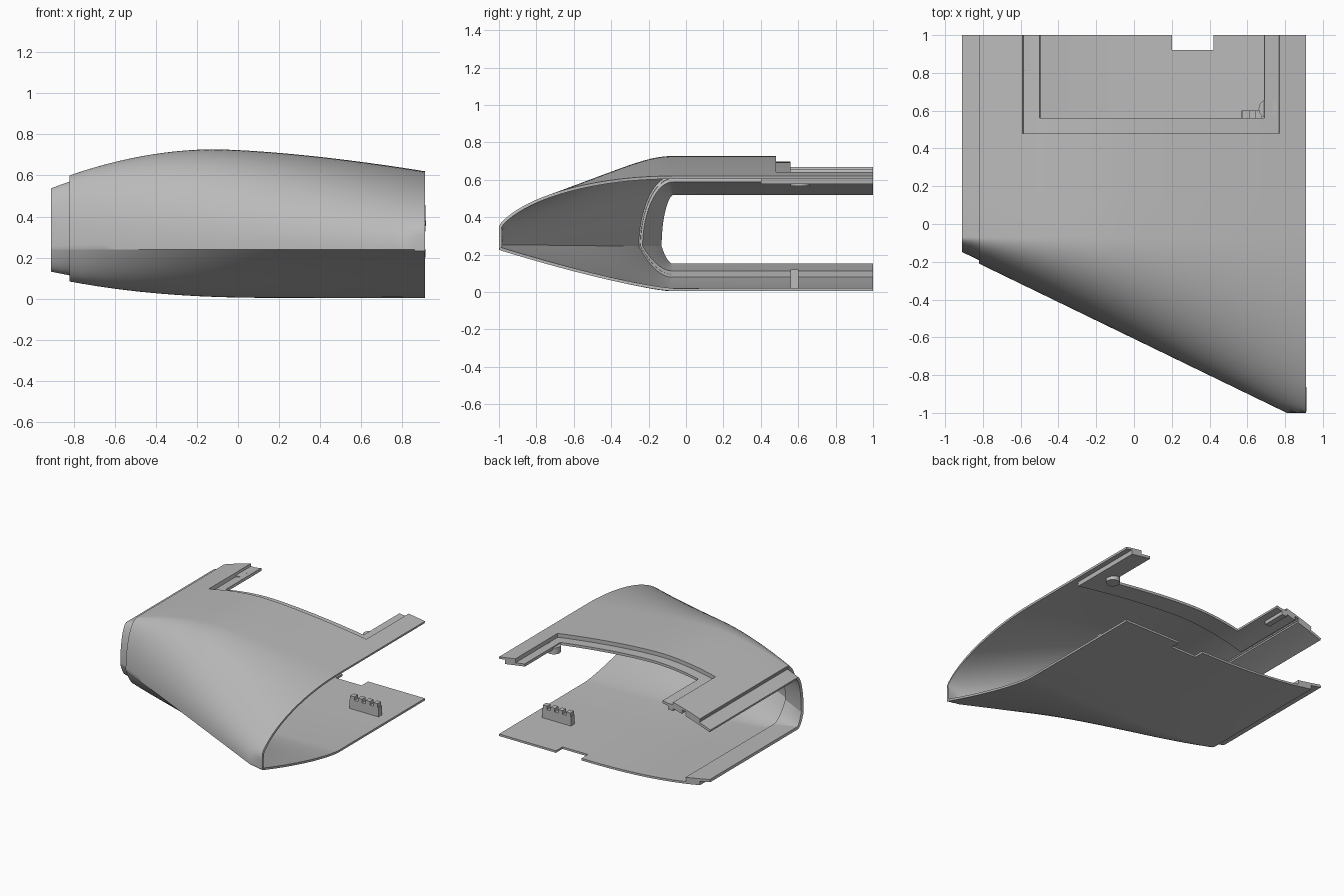
import bpy, bmesh, math

old = bpy.data.objects.get("Cube")
if old:
    bpy.data.objects.remove(old, do_unlink=True)

grey = bpy.data.materials.new("plain grey")
grey.use_nodes = True
grey.diffuse_color = (0.5, 0.5, 0.5, 1)
grey.node_tree.nodes["Principled BSDF"].inputs["Base Color"].default_value = (0.5, 0.5, 0.5, 1)

BACK, SHOULDER, NOSE_Z = 1.0, -0.07, 0.24
STEPS = 26


def top_z(x):
    d = x + 0.12
    return 0.727 - (0.251 * (-d) ** 1.91 if d < 0 else 0.102 * d ** 1.55)


def bottom_z(x):
    return 0.004 + 0.076 * max(0, 0.2 - x) ** 2.4


def section(x, inset):
    """Points from the upper rear edge, round the nose, to the lower rear edge."""
    nose_y = -0.21 - 0.485 * (x + 0.82) + inset * 0.6
    zt, zb = top_z(x) - inset, bottom_z(x) + inset
    power = 1.75 - 0.5 * x
    pts = [(y, zt) for y in (BACK, 0.81, 0.56, 0.48, 0.4, 0.15)]
    for k in range(STEPS + 1):
        a = k / STEPS * math.pi / 2
        pts.append((SHOULDER + (nose_y - SHOULDER) * math.sin(a),
                    NOSE_Z + (zt - NOSE_Z) * math.cos(a)))
    for k in range(STEPS - 1, -1, -1):
        u = math.sin(k / STEPS * math.pi / 2)
        pts.append((SHOULDER + (nose_y - SHOULDER) * u,
                    zb + (NOSE_Z - zb) * u ** power))
    pts += [(y, zb) for y in (0.4, 0.92, BACK)]
    return [(max(y, -1.0), z) for y, z in pts]


def stations(stops, gap=0.06):
    """Fill the spans between the given stops evenly."""
    xs = [stops[0]]
    for a, b in zip(stops, stops[1:]):
        n = max(1, math.ceil((b - a) / gap))
        xs += [a + (b - a) * k / n for k in range(1, n + 1)]
    return xs


def finish(ob):
    ob.data.materials.append(grey)
    bpy.ops.object.select_all(action='DESELECT')
    ob.select_set(True)
    bpy.context.view_layer.objects.active = ob
    for m in list(ob.modifiers):
        bpy.ops.object.modifier_apply(modifier=m.name)
    bpy.ops.object.shade_smooth_by_angle(angle=math.radians(28))


def make_object(name, bm):
    me = bpy.data.meshes.new(name)
    bm.to_mesh(me)
    bm.free()
    ob = bpy.data.objects.new(name, me)
    bpy.context.collection.objects.link(ob)
    return ob


def skin(name, stops, inset, thickness, keep):
    """Sheet following the section, with thickness added inward."""
    bm = bmesh.new()
    rows = [[bm.verts.new((x, y, z)) for y, z in section(x, inset)]
            for x in stations(stops)]
    for r, s in zip(rows, rows[1:]):
        for j in range(len(r) - 1):
            quad = (r[j], r[j + 1], s[j + 1], s[j])
            cx = sum(v.co.x for v in quad) / 4
            cy = sum(v.co.y for v in quad) / 4
            if keep(cx, cy, quad[0].co.z > 0.3):
                bm.faces.new(quad)
    bmesh.ops.delete(bm, geom=[v for v in bm.verts if not v.link_faces], context='VERTS')
    ob = make_object(name, bm)
    mod = ob.modifiers.new("thickness", 'SOLIDIFY')
    mod.thickness = thickness
    mod.offset = -1
    finish(ob)


def box(bm, x0, x1, y0, y1, z0, z1):
    vs = bmesh.ops.create_cube(bm, size=1)["verts"]
    for v in vs:
        v.co = ((x0 + x1) / 2 + v.co.x * (x1 - x0),
                (y0 + y1) / 2 + v.co.y * (y1 - y0),
                (z0 + z1) / 2 + v.co.z * (z1 - z0))


def in_recess(x, y):
    return -0.59 < x < 0.77 and y > 0.48


def in_opening(x, y):
    return -0.5 < x < 0.69 and y > 0.56


# Main shell with the upper recess and the lower rear notch
skin("shell", [-0.82, -0.59, 0.2, 0.42, 0.77, 0.81, 0.91], 0, 0.016,
     lambda x, y, top: not (in_recess(x, y) if top else (0.2 < x < 0.42 and y > 0.92)))

# Stepped end flange and the spacer that joins it to the shell
skin("end_flange", [-0.91, -0.82, -0.7], 0.03, 0.02, lambda x, y, top: True)
skin("flange_spacer", [-0.82, -0.7], 0.015, 0.016, lambda x, y, top: True)

# Frame below the upper opening, with its rebated lip
skin("lip_spacer", [-0.67, -0.59, 0.77, 0.86], 0.015, 0.016,
     lambda x, y, top: top and y > 0.4 and not in_recess(x, y))
skin("opening_lip", [-0.67, -0.5, 0.69, 0.86], 0.03, 0.02,
     lambda x, y, top: top and y > 0.4 and not in_opening(x, y))

# Catch block hanging from the lip
bm = bmesh.new()
box(bm, -0.59, -0.545, 0.81, 1.0, 0.60, 0.648)
finish(make_object("catch_block", bm))

# Peg under the lip corner
bm = bmesh.new()
bmesh.ops.create_cone(bm, cap_ends=True, segments=32, radius1=0.05, radius2=0.05, depth=0.05)
bmesh.ops.translate(bm, verts=bm.verts, vec=(0.71, 0.61, 0.592))
finish(make_object("peg", bm))

# Comb bracket standing on the lower skin
bm = bmesh.new()
box(bm, 0.57, 0.82, 0.558, 0.602, 0.01, 0.092)
for k in range(4):
    x = 0.575 + k * 0.067
    box(bm, x, x + 0.036, 0.558, 0.602, 0.09, 0.12)
finish(make_object("comb_bracket", bm))
